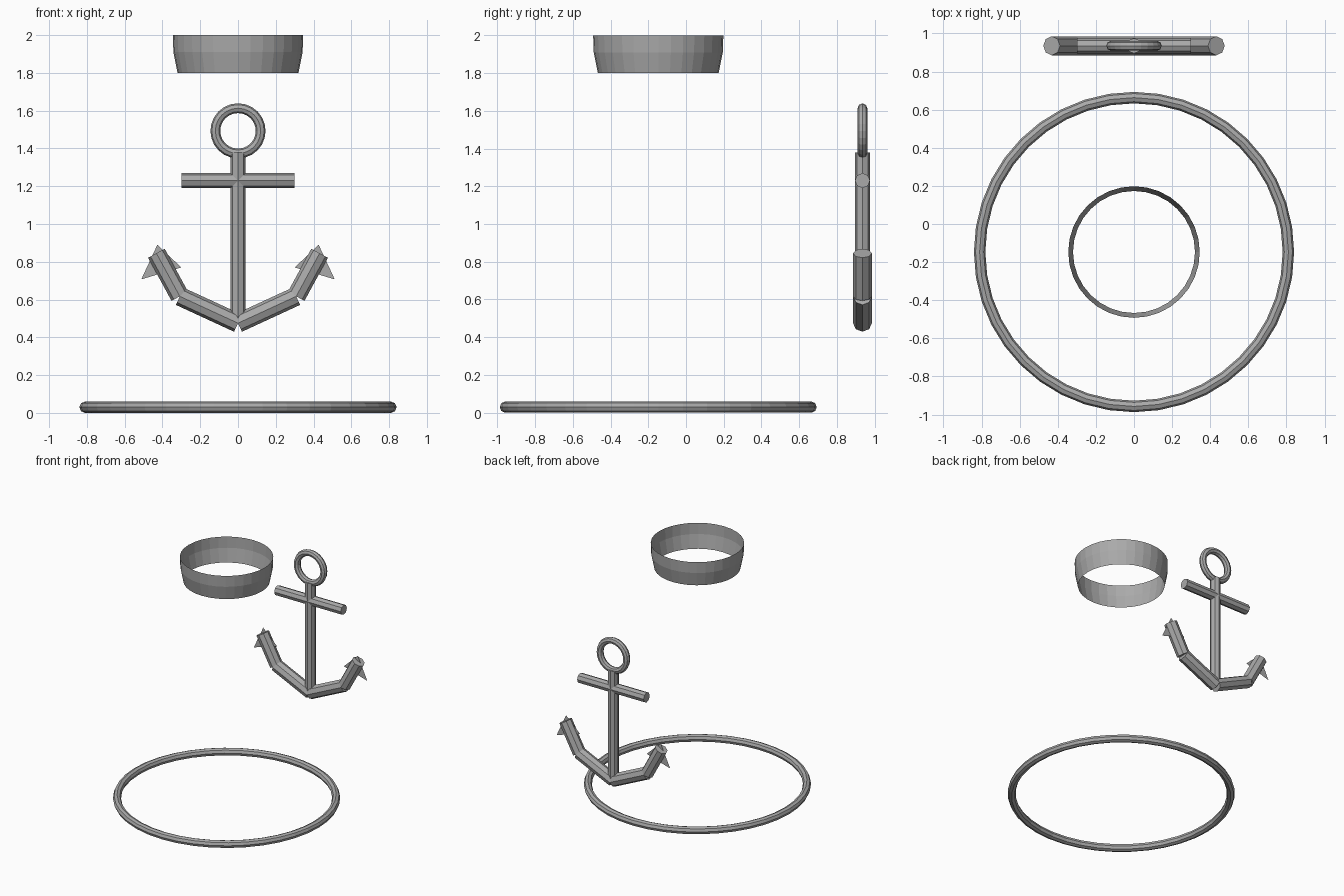
import bpy
import bmesh
from math import atan2, pi, sin, cos
from mathutils import Vector

cube = bpy.data.objects.get("Cube")
if cube:
    bpy.data.objects.remove(cube, do_unlink=True)

grey = bpy.data.materials.new("plain grey")
grey.use_nodes = True
COLOUR = (0.4, 0.4, 0.4, 1)
grey.diffuse_color = COLOUR
grey.node_tree.nodes["Principled BSDF"].inputs["Base Color"].default_value = COLOUR

BAND_Y = -0.147     # centre of the band and the ground ring
ANCHOR_Y = 0.935    # plane of the anchor


def finish(name):
    obj = bpy.context.object
    obj.name = name
    obj.data.materials.append(grey)
    return obj


def torus(name, centre, major, minor, segments, tilt=0):
    bpy.ops.mesh.primitive_torus_add(
        location=centre, rotation=(tilt, 0, 0), major_radius=major,
        minor_radius=minor, major_segments=segments, minor_segments=8)
    return finish(name)


def bar(name, start, end, radius):
    """Eight-sided rod between two (x, z) points in the anchor plane."""
    a, b = (Vector((x, ANCHOR_Y, z)) for x, z in (start, end))
    d = b - a
    bpy.ops.mesh.primitive_cylinder_add(
        vertices=8, radius=radius, depth=d.length, location=(a + b) / 2,
        rotation=(0, atan2(d.x, d.z), 0))
    return finish(name)


def mesh_object(name, bm):
    mesh = bpy.data.meshes.new(name)
    bm.to_mesh(mesh)
    bm.free()
    obj = bpy.data.objects.new(name, mesh)
    bpy.context.collection.objects.link(obj)
    mesh.materials.append(grey)
    return obj


# Ground ring
torus("ground_ring", (0, BAND_Y, 0.03), 0.81, 0.03, 40)

# Open band, slightly narrowed towards the bottom
bm = bmesh.new()
SIDES = 32
rows = []
for radius, z in ((0.32, 1.8), (0.342, 1.91), (0.345, 2.0)):
    rows.append([bm.verts.new((radius * cos(2 * pi * i / SIDES),
                               BAND_Y + radius * sin(2 * pi * i / SIDES), z))
                 for i in range(SIDES)])
for low, high in zip(rows, rows[1:]):
    for i in range(SIDES):
        j = (i + 1) % SIDES
        bm.faces.new((low[i], low[j], high[j], high[i]))
mesh_object("band", bm)

# Anchor shaft, crossbar and top ring
bar("anchor_shaft", (0, 0.48), (0, 1.38), 0.04)
bar("anchor_crossbar", (-0.3, 1.23), (0.3, 1.23), 0.04)
torus("anchor_ring", (0, ANCHOR_Y, 1.493), 0.12, 0.026, 24, pi / 2)

# Anchor arms and flat flukes, one pair on each side
for side, s in (("left", 1), ("right", -1)):
    elbow = (s * 0.308, 0.617)
    bar(f"{side}_lower_arm", (0, 0.475), elbow, 0.05)
    bar(f"{side}_upper_arm", elbow, (s * 0.432, 0.845), 0.05)
    bm = bmesh.new()
    bm.faces.new([bm.verts.new((s * x, ANCHOR_Y, z))
                  for x, z in ((0.427, 0.89), (0.3, 0.77), (0.512, 0.707))])
    mesh_object(f"{side}_fluke", bm)
